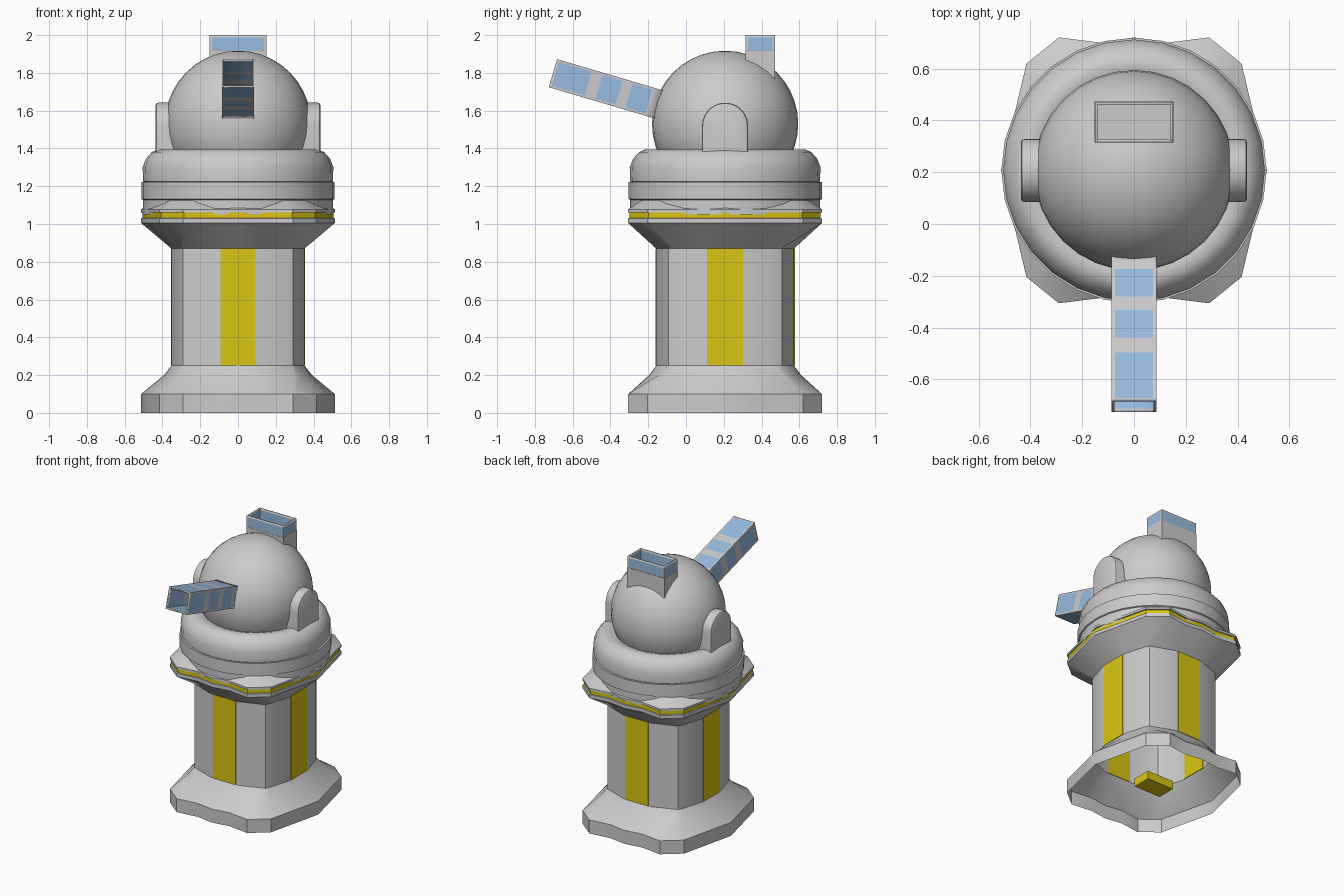
import bpy, bmesh, math
from mathutils import Matrix, Vector

if "Cube" in bpy.data.objects:
    bpy.data.objects.remove(bpy.data.objects["Cube"])

CY = 0.207  # y of the tower axis


def mat(name, rgb):
    m = bpy.data.materials.new(name)
    m.diffuse_color = (*rgb, 1)
    m.use_nodes = True
    m.node_tree.nodes["Principled BSDF"].inputs["Base Color"].default_value = m.diffuse_color
    return m


GREY = mat("light grey", (0.60, 0.60, 0.60))
YELLOW = mat("yellow", (0.70, 0.56, 0.006))
BLUE = mat("glass blue", (0.31, 0.50, 0.75))


def finish(name, bm, mats, angle=30):
    bmesh.ops.recalc_face_normals(bm, faces=bm.faces)
    me = bpy.data.meshes.new(name)
    bm.to_mesh(me)
    bm.free()
    for m in mats:
        me.materials.append(m)
    ob = bpy.data.objects.new(name, me)
    bpy.context.collection.objects.link(ob)
    bpy.ops.object.select_all(action='DESELECT')
    ob.select_set(True)
    bpy.context.view_layer.objects.active = ob
    bpy.ops.object.shade_smooth_by_angle(angle=math.radians(angle))
    return ob


def loft(name, rings, mats, yellow=None, cap=False, angle=30):
    """Skin closed rings of points; band number `yellow` gets material 1."""
    bm = bmesh.new()
    vs = [[bm.verts.new(p) for p in r] for r in rings]
    n = len(vs[0])
    for k in range(len(vs) - 1):
        for i in range(n):
            j = (i + 1) % n
            f = bm.faces.new((vs[k][i], vs[k][j], vs[k + 1][j], vs[k + 1][i]))
            f.material_index = 1 if k == yellow else 0
    if cap:
        bm.faces.new(vs[-1])
    return finish(name, bm, mats, angle)


def lathe(name, profile, sides=28):
    rings = [[(r * math.cos(2 * math.pi * i / sides), CY + r * math.sin(2 * math.pi * i / sides), z)
              for i in range(sides)] for r, z in profile]
    return loft(name, rings, [GREY], cap=True, angle=40)


def box(name, lo, hi, m):
    bm = bmesh.new()
    bmesh.ops.create_cube(bm, size=1)
    for v in bm.verts:
        v.co = Vector([(a + b) / 2 + c * (b - a) for a, b, c in zip(lo, hi, v.co)])
    return finish(name, bm, [m])


def ring4(quarter):
    """Mirror a quarter outline (x axis to y axis) into a full loop."""
    q = list(quarter)
    half = q + [(-x, y) for x, y in q[-2::-1]]
    return half + [(x, -y) for x, y in half[-2:0:-1]]


# tower: wavy foot, faceted shaft and wavy flange with a yellow stripe
foot = ring4([(.513, 0), (.475, .16), (.415, .412), (.29, .513), (.13, .493), (0, .513)])
shaft = ring4([(.352, 0), (.352, .11), (.305, .27), (.29, .30), (.115, .365), (0, .365)])


def level(z, t, s=1.0):
    return [(s * (a + (c - a) * t), CY + s * (b + (d - b) * t), z)
            for (a, b), (c, d) in zip(shaft, foot)]


loft("tower", [level(0, 1), level(.10, 1), level(.20, .25), level(.25, 0), level(.87, 0),
               level(1.005, 1), level(1.03, 1), level(1.032, 1, .985), level(1.06, 1, .985),
               level(1.062, 1), level(1.078, 1), level(1.125, 1, .86)],
     [GREY, YELLOW], yellow=7, cap=True)

# four yellow panels on the shaft
for s, side in ((-1, "a"), (1, "b")):
    y = CY + s * .365
    box("panel_y_" + side, (-.093, y - .004, .25), (.093, y + .004, .87), YELLOW)
    x = s * .352
    box("panel_x_" + side, (x - .004, CY - .095, .25), (x + .004, CY + .095, .87), YELLOW)

# small yellow block inside the hollow foot
box("inner_block", (-.11, CY - .07, .01), (.11, CY + .07, .07), YELLOW)

# drum and rounded ring
lathe("drum", [(.503, 1.05), (.503, 1.128), (.512, 1.132), (.512, 1.222), (.40, 1.222)])
lathe("ring", [(.49, 1.215), (.502, 1.225), (.505, 1.30), (.488, 1.345), (.457, 1.38),
               (.425, 1.395), (.39, 1.392), (.34, 1.375)])

# dome
bm = bmesh.new()
bmesh.ops.create_uvsphere(bm, u_segments=32, v_segments=20, radius=.387)
bmesh.ops.translate(bm, verts=bm.verts, vec=(0, CY, 1.53))
finish("dome", bm, [GREY])

# arched side covers
for s, side in ((-1, "left"), (1, "right")):
    def arch(x, k):
        r = .122 * k
        pts = [(-r, 1.36), (r, 1.36)]
        pts += [(r * math.cos(a), 1.52 + r * math.sin(a))
                for a in [math.pi * i / 14 for i in range(15)]]
        return [(s * x, CY + a, z) for a, z in pts]
    loft("cover_" + side, [arch(.28, 1), arch(.422, 1), arch(.432, .97), arch(.436, .90)],
         [GREY], cap=True)


def window_tube(name, w, h, cuts, windows, matrix, rim=.012):
    """Open rectangular tube along local z; bands listed in windows are glazed."""
    bm = bmesh.new()
    a, b = w / 2, h / 2
    loop = [(-a, -b), (-a + rim, -b), (a - rim, -b), (a, -b), (a, -b + rim), (a, b - rim),
            (a, b), (a - rim, b), (-a + rim, b), (-a, b), (-a, b - rim), (-a, -b + rim)]
    vs = [[bm.verts.new((x, y, z)) for x, y in loop] for z in cuts]
    for k in range(len(cuts) - 1):
        for i in range(12):
            j = (i + 1) % 12
            f = bm.faces.new((vs[k][i], vs[k][j], vs[k + 1][j], vs[k + 1][i]))
            f.material_index = 1 if k in windows and i % 3 == 1 else 0
    bmesh.ops.transform(bm, matrix=matrix, verts=bm.verts)
    ob = finish(name, bm, [GREY, BLUE])
    mod = ob.modifiers.new("wall", 'SOLIDIFY')
    mod.thickness = .010
    mod.offset = -1
    return ob


# tilted viewing tube at the front, open at its outer end
axis = Vector((0, .959, -.283)).normalized()
xdir = Vector((1, 0, 0))
ydir = axis.cross(xdir)
m = Matrix((xdir, ydir, axis)).transposed().to_4x4()
m.translation = (0, -.7045, 1.7985)
window_tube("front_tube", .172, .155, [0, .012, .195, .255, .365, .42, .53, .59], (1, 3, 5), m)

# vent on the rear of the dome: solid neck and glazed open top
box("vent_neck", (-.152, .315, 1.65), (.152, .472, 1.915), GREY)
window_tube("vent_top", .30, .155, [0, .010, .076, .088], (1,),
            Matrix.Translation((0, .393, 1.912)))
